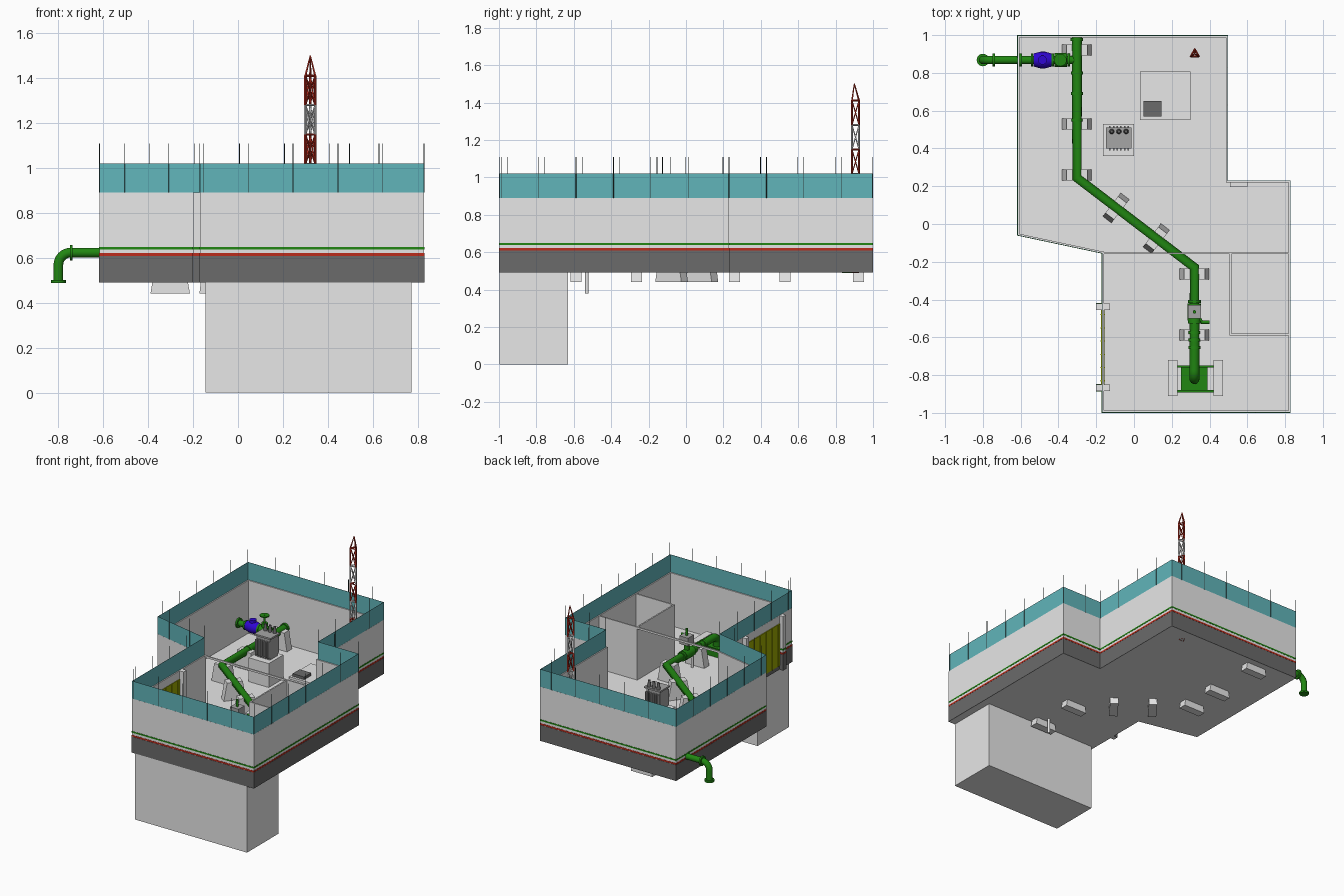
import bpy, bmesh, math
from mathutils import Vector, Matrix

cube = bpy.data.objects.get("Cube")
if cube:
    bpy.data.objects.remove(cube)


def material(name, rgb):
    m = bpy.data.materials.new(name)
    m.use_nodes = True
    m.diffuse_color = (*rgb, 1)
    m.node_tree.nodes["Principled BSDF"].inputs["Base Color"].default_value = (*rgb, 1)
    return m


CONCRETE = material("pale concrete", (.8, .8, .8))
DARK = material("dark plinth grey", (.145, .145, .145))
TEAL = material("teal screen", (.12, .46, .49))
GREEN = material("pipe green", (.015, .24, .006))
RED = material("red", (.5, .025, .012))
BLUE = material("blue", (.03, .002, .65))
OLIVE = material("olive yellow", (.34, .4, .0))
STEEL = material("steel grey", (.38, .38, .38))
ROD = material("rod black", (.03, .05, .05))
WHITE = material("white", (.85, .85, .85))


def finish(name, bm, mat, smooth=False):
    bmesh.ops.recalc_face_normals(bm, faces=bm.faces)
    mesh = bpy.data.meshes.new(name)
    bm.to_mesh(mesh)
    bm.free()
    mesh.materials.append(mat)
    ob = bpy.data.objects.new(name, mesh)
    bpy.context.collection.objects.link(ob)
    if smooth:
        bpy.ops.object.select_all(action="DESELECT")
        ob.select_set(True)
        bpy.context.view_layer.objects.active = ob
        bpy.ops.object.shade_smooth_by_angle()


def boxes(name, mat, *dims):
    bm = bmesh.new()
    for x, y, z in dims:
        lo, hi = Vector((x[0], y[0], z[0])), Vector((x[1], y[1], z[1]))
        bmesh.ops.create_cube(bm, size=1, matrix=Matrix.Translation((lo + hi) / 2)
                              @ Matrix.Diagonal((*(hi - lo), 1)))
    finish(name, bm, mat)


def add_rod(bm, a, b, r, r2=None, sides=20):
    a, b = Vector(a), Vector(b)
    turn = (b - a).to_track_quat("Z", "Y").to_matrix().to_4x4()
    bmesh.ops.create_cone(bm, cap_ends=True, segments=sides, radius1=r,
                          radius2=r if r2 is None else r2, depth=(b - a).length,
                          matrix=Matrix.Translation((a + b) / 2) @ turn)


def rods(name, mat, items, sides=20):
    bm = bmesh.new()
    for item in items:
        add_rod(bm, *item, sides=sides)
    finish(name, bm, mat, sides > 8)


def tube(name, pts, r, mat):
    cu = bpy.data.curves.new(name, "CURVE")
    cu.dimensions = "3D"
    cu.bevel_depth, cu.bevel_resolution, cu.use_fill_caps = r, 5, True
    sp = cu.splines.new("POLY")
    sp.points.add(len(pts) - 1)
    for p, co in zip(sp.points, pts):
        p.co = (*co, 1)
    ob = bpy.data.objects.new(name, cu)
    bpy.context.collection.objects.link(ob)
    cu.materials.append(mat)


# Site outline, counter-clockwise
SITE = [Vector(p) for p in ((-.617, .998), (-.617, -.06), (-.17, -.155), (-.17, -.998),
                            (.828, -.998), (.828, .23), (.497, .23), (.497, .998))]
BASE, TOP, SCREEN = .49, .89, 1.02


def inset(d):
    out = []
    for i, p in enumerate(SITE):
        u, v = (p - SITE[i - 1]).normalized(), (SITE[(i + 1) % len(SITE)] - p).normalized()
        n1, n2 = Vector((-u.y, u.x)), Vector((-v.y, v.x))
        out.append(p + (n1 + n2) * d / (1 + n1.dot(n2)))
    return out


def ring(name, mat, outer, inner, z0, z1):
    bm = bmesh.new()
    loops = [[bm.verts.new((*p, z)) for p in inset(d)]
             for d, z in ((outer, z0), (outer, z1), (inner, z1), (inner, z0))]
    for a, b in zip(loops, loops[1:] + loops[:1]):
        for i in range(len(a)):
            bm.faces.new((a[i - 1], a[i], b[i], b[i - 1]))
    finish(name, bm, mat)


def floor():
    bm = bmesh.new()
    f = bm.faces.new([bm.verts.new((*p, BASE)) for p in inset(.002)])
    ext = bmesh.ops.extrude_face_region(bm, geom=[f])["geom"]
    for v in ext:
        if isinstance(v, bmesh.types.BMVert):
            v.co.z += .008
    finish("floor_slab", bm, CONCRETE)


BANDS = (("plinth", DARK, BASE, .608), ("red_stripe", RED, .609, .621),
         ("green_stripe", GREEN, .638, .649))
floor()
ring("perimeter_wall", CONCRETE, 0, .01, BASE, TOP)
ring("teal_screen", TEAL, .0005, .002, TOP, SCREEN)
for name, mat, z0, z1 in BANDS:
    ring(name, mat, -.0015, .001, z0, z1)

# Rods standing round the screen, one start offset for each side
posts = []
for i, offset in enumerate((0, .115, 0, .015, .01, 0, 0, .09)):
    p, q = SITE[i], SITE[(i + 1) % len(SITE)]
    along = (q - p).normalized()
    while offset < (q - p).length - .03:
        c = p + along * offset
        posts.append(((*c, TOP), (*c, 1.11), .0018))
        offset += .2
rods("screen_rods", ROD, posts, 6)

# Inner room, overhead beam, pit below, small step
boxes("inner_room_walls", CONCRETE,
      ((.505, .82), (-.16, -.15), (BASE, TOP)),
      ((.505, .515), (-.59, -.155), (BASE, TOP)),
      ((.505, .82), (-.59, -.58), (BASE, TOP)))
boxes("overhead_beam", CONCRETE, ((-.165, .51), (-.16, -.15), (.876, TOP)))
boxes("lower_pit", CONCRETE, ((-.145, .773), (-.998, -.63), (0, BASE)))
boxes("corner_step", CONCRETE, ((.507, .6), (.195, .225), (BASE, .58)))

# Gate with ribs, and posts that carry the wall bands
boxes("gate_panel", OLIVE, ((-.175, -.157), (-.85, -.455), (.52, .83)))
boxes("gate_ribs", OLIVE, *[((-.178, -.154), (y - .003, y + .003), (.52, .83))
                            for y in (-.83 + .07 * k for k in range(6))])
POSTS = (-.437, -.867)
boxes("gate_posts", CONCRETE, *[((-.2, -.127), (y - .017, y + .017), (BASE, TOP))
                                for y in POSTS])
for name, mat, z0, z1 in BANDS:
    boxes("gate_post_" + name, mat, *[((-.202, -.165), (y - .019, y + .019), (z0, z1))
                                      for y in POSTS])

# Main pipe and its outlet branch
Z = .623
bend = [(.32, -.775 - .045 * math.sin(a), Z - .045 + .045 * math.cos(a))
        for a in (math.pi / 2 * k / 8 for k in range(9))]
tube("main_pipe", [(-.302, .994, Z), (-.302, .245, Z), (.32, -.23, Z)] + bend
     + [(.32, -.82, BASE)], .027, GREEN)
elbow = [(-.745 - .055 * math.sin(a), .868, Z - .055 + .055 * math.cos(a))
         for a in (math.pi / 2 * k / 8 for k in range(9))]
tube("outlet_pipe", [(-.302, .868, Z)] + elbow + [(-.8, .868, BASE)], .022, GREEN)

along_y = [(-.302, .978, .033), (-.302, .69, .031), (-.302, .55, .031), (-.302, .8, .031),
           (.32, -.41, .034), (.32, -.52, .034), (.32, -.575, .032), (.32, -.615, .032),
           (.32, -.655, .032)]
along_x = (-.742, -.6, -.54, -.43, -.345)
rods("pipe_flanges", GREEN,
     [((x, y - .008, Z), (x, y + .008, Z), r) for x, y, r in along_y]
     + [((x - .006, .868, Z), (x + .006, .868, Z), .035) for x in along_x]
     + [((-.8, .868, .488), (-.8, .868, .502), .033)])

# Blue check valve and green hand valve on the branch
rods("blue_valve", BLUE, [((-.533, .868, Z), (-.495, .868, Z), .034, .044),
                          ((-.495, .868, Z), (-.47, .868, Z), .044),
                          ((-.47, .868, Z), (-.434, .868, Z), .044, .034),
                          ((-.485, .868, Z), (-.485, .868, .68), .024)])
rods("hand_valve", GREEN, [((-.42, .868, Z), (-.355, .868, Z), .036),
                           ((-.39, .868, Z), (-.39, .868, .68), .022),
                           ((-.39, .868, .68), (-.39, .868, .74), .007),
                           ((-.39, .868, .73), (-.39, .868, .738), .033)])

# Actuated valve on the straight run
rods("run_valve", GREEN, [((.32, -.51, Z), (.32, -.42, Z), .036),
                          ((.32, -.465, Z), (.32, -.465, .72), .018)])
boxes("valve_actuator", STEEL, ((.285, .355), (-.5, -.43), (.7, .76)))
rods("actuator_stem", GREEN, [((.32, -.465, .76), (.32, -.465, .81), .009),
                              ((.355, -.52, .73), (.4, -.52, .73), .009),
                              ((.36, -.52, .73), (.34, -.48, .73), .007)])
rods("drain_post", CONCRETE, [((.32, -.53, .38), (.32, -.53, Z), .009)])


# Tapered pipe saddles
def saddle(bm, x, y, angle):
    place = Matrix.Translation((x, y, 0)) @ Matrix.Rotation(math.radians(angle), 4, "Z")
    profile = ((-.088, .44), (.088, .44), (.055, Z + .008), (-.055, Z + .008))
    a, b = [[bm.verts.new(place @ Vector((u, d, z))) for u, z in profile] for d in (-.029, .029)]
    bm.faces.new(a)
    bm.faces.new(b)
    for i in range(4):
        bm.faces.new((a[i - 1], a[i], b[i], b[i - 1]))


bm = bmesh.new()
for x, y, angle in ((-.302, .922, 0), (-.302, .53, 0), (-.302, .26, 0), (-.095, .085, 52.5),
                    (.118, -.077, 52.5), (.32, -.265, 0), (.32, -.588, 0)):
    saddle(bm, x, y, angle)
finish("pipe_saddles", bm, CONCRETE)

# Pump frame at the end of the run
boxes("pump_frame", GREEN, ((.25, .39), (-.88, -.75), (BASE, .55)),
      ((.225, .42), (-.76, -.748), (.53, .56)), ((.225, .42), (-.892, -.88), (.53, .56)))
boxes("pump_beams", CONCRETE, *[((x, x + .05), (-.91, -.72), z) for x in (.18, .42)
                                for z in ((BASE, .51), (.56, .58))],
      *[((x, x + .012), (-.9, -.73), (.51, .56)) for x in (.199, .439)])

# Transformer on its pedestal
boxes("transformer_pedestal", CONCRETE, ((-.165, 0), (.36, .53), (BASE, .675)))
boxes("transformer_tank", STEEL, ((-.135, -.025), (.41, .5), (.675, .83)),
      ((-.147, -.013), (.4, .51), (.83, .842)))
boxes("transformer_fins", STEEL, *[((x, x + .008), (.39, .52), (.69, .81))
                                   for x in (-.132 + .0196 * k for k in range(6))])
rods("transformer_bushings", DARK, [((x, .49, .84), (x, .49, .89), .014, .008)
                                    for x in (-.118, -.08, -.042)], 12)

# Low equipment pad with a grille hatch
boxes("equipment_pad", CONCRETE, ((.032, .3), (.55, .807), (BASE, .515)))
boxes("grille_hatch", DARK, ((.05, .145), (.568, .65), (.515, .535)))

# Lattice mast: alternating red and white sections, pointed tip
feet = [Vector((.322 + .025 * math.cos(a), .9 + .025 * math.sin(a), 0))
        for a in (math.radians(90 + 120 * k) for k in range(3))]
STEP = .131
for s in range(7):
    lo, hi = Vector((0, 0, .494 + s * STEP)), Vector((0, 0, .494 + (s + 1) * STEP))
    parts = []
    for k in range(3):
        p, q = feet[k - 1], feet[k]
        parts += [(p + lo, p + hi, .006), (p + lo, q + lo, .005), (p + hi, q + hi, .005),
                  (p + lo, q + hi, .0035), (q + lo, p + hi, .0035)]
    rods("mast_section_%d" % (s + 1), WHITE if s % 2 else RED, parts, 4)
peak = Vector((.322, .9, 1.5))
rods("mast_tip", RED, [(f + hi, peak, .005, .003) for f in feet], 4)
